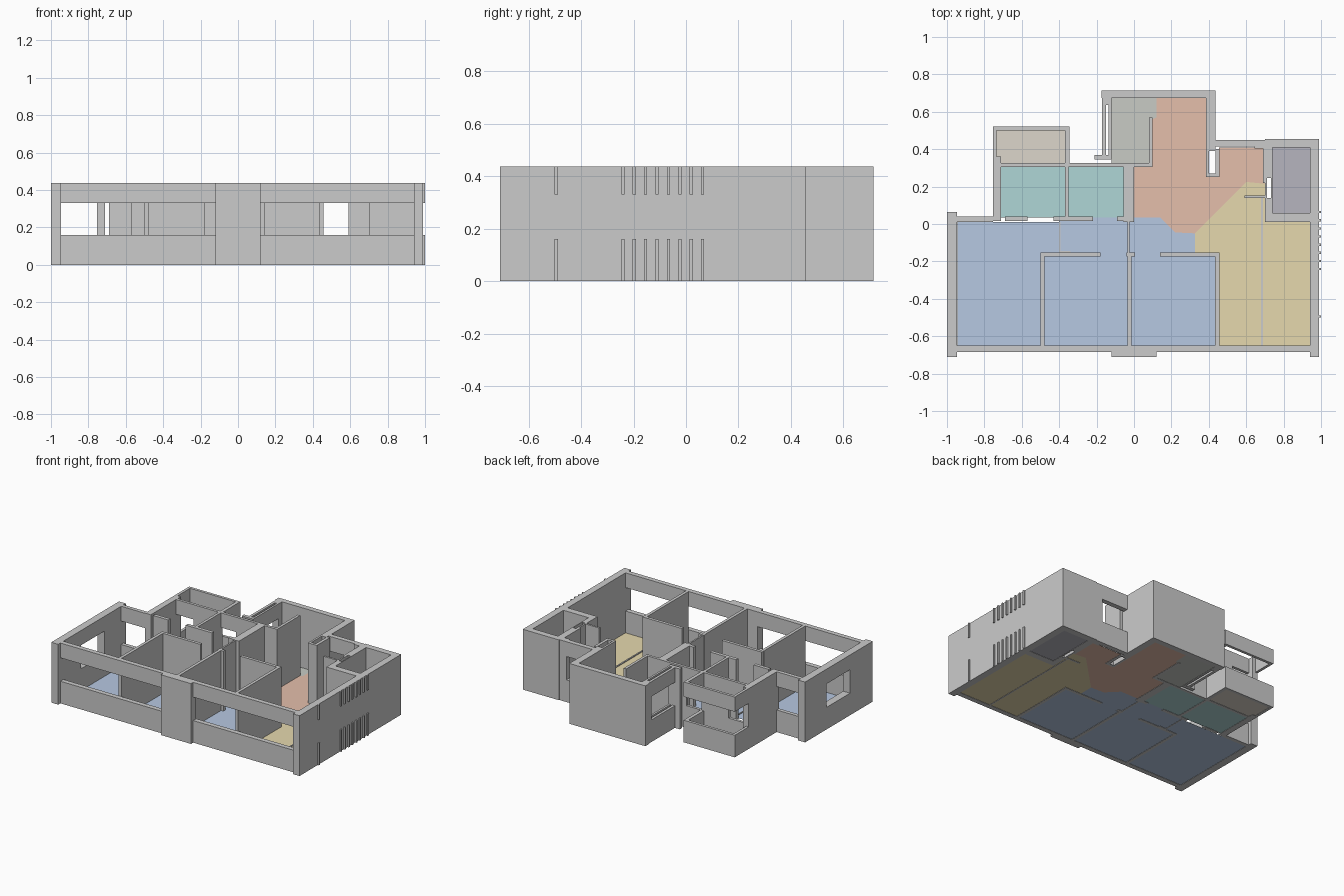
import bpy, bmesh
from mathutils import Vector

if "Cube" in bpy.data.objects:
    bpy.data.objects.remove(bpy.data.objects["Cube"])

H, SILL, HEAD = 0.437, 0.16, 0.33


def box(name, x0, x1, y0, y1, z0=0.0, z1=H):
    bm = bmesh.new()
    bmesh.ops.create_cube(bm, size=1)
    bmesh.ops.scale(bm, vec=(x1 - x0, y1 - y0, z1 - z0), verts=bm.verts)
    bmesh.ops.translate(bm, vec=((x0 + x1) / 2, (y0 + y1) / 2, (z0 + z1) / 2), verts=bm.verts)
    return finish(name, bm)


def finish(name, bm):
    me = bpy.data.meshes.new(name)
    bm.to_mesh(me)
    bm.free()
    ob = bpy.data.objects.new(name, me)
    bpy.context.collection.objects.link(ob)
    return ob


def window(name, x0, x1, y0, y1):
    """Strip of wall with an open window band."""
    box(name + "_sill", x0, x1, y0, y1, 0, SILL)
    box(name + "_lintel", x0, x1, y0, y1, HEAD, H)


def rect(x0, x1, y0, y1):
    return [(x0, y0), (x1, y0), (x1, y1), (x0, y1)]


def floor(name, pts, mat):
    bm = bmesh.new()
    bm.faces.new([bm.verts.new(Vector((x, y, 0.002))) for x, y in pts])
    bmesh.ops.recalc_face_normals(bm, faces=bm.faces)
    bm.normal_update()
    for f in bm.faces:
        if f.normal.z < 0:
            f.normal_flip()
    finish(name, bm).data.materials.append(mat)


def colour(name, r, g, b):
    m = bpy.data.materials.new(name)
    m.diffuse_color = (r, g, b, 1)
    m.use_nodes = True
    m.node_tree.nodes["Principled BSDF"].inputs["Base Color"].default_value = m.diffuse_color
    return m


blue = colour("blue", .47, .58, .76)
orange = colour("orange", .78, .52, .41)
yellow = colour("yellow", .79, .69, .42)
teal = colour("teal", .43, .67, .67)
beige = colour("beige", .72, .67, .60)
stone = colour("stone", .58, .60, .56)
purple = colour("purple", .47, .46, .52)

# Room floors
floor("bedroom_floor", [(-.945, -.65), (.445, -.65), (.445, -.165), (.325, -.165), (.325, -.05),
                        (.22, -.045), (.14, .035), (-.4, .035), (-.4, .012), (-.945, .012)], blue)
floor("hall_floor", [(.325, -.05), (.22, -.045), (.14, .035), (0, .035), (0, .32), (.1, .32),
                     (.1, .56), (.12, .57), (.12, .675), (.385, .675), (.385, .26), (.455, .26),
                     (.455, .41), (.70, .41), (.70, .215), (.60, .225)], orange)
floor("living_floor", [(.325, -.05), (.60, .225), (.70, .215), (.70, .01), (.94, .01),
                       (.94, -.65), (.445, -.65), (.445, -.165), (.325, -.165)], yellow)
floor("bath_floor_left", rect(-.71, -.37, .035, .305), teal)
floor("bath_floor_right", rect(-.35, -.055, .035, .305), teal)
floor("balcony_floor", rect(-.735, -.37, .325, .50), beige)
floor("kitchen_floor", [(-.12, .32), (.1, .32), (.1, .56), (.12, .57), (.12, .675), (-.12, .675)], stone)
floor("shaft_floor", rect(.74, .94, .06, .41), purple)

# Outer walls and front column
box("left_wall_front", -1, -.945, -.71, -.45)
box("left_wall_back", -1, -.945, -.18, .065)
window("left_window", -1, -.945, -.45, -.18)
box("front_column", -.12, .12, -.71, -.65)
window("front_window_left", -.945, -.12, -.685, -.65)
window("front_window_right", .12, .94, -.685, -.65)
box("right_wall", .94, .99, -.71, .455)

# Raised slats on the right side
for i, y in enumerate([-.495] + [-.241 + .0435 * k for k in range(8)]):
    window(f"right_slat_{i}", .99, 1.0, y - .006, y + .006)

# Shaft at the back right
box("shaft_back", .74, .94, .41, .455)
box("shaft_front", .70, .94, .012, .06)
box("shaft_side_front", .70, .74, .06, .14)
box("shaft_side_back", .70, .74, .245, .455)
box("shaft_side_inner", .70, .711, .14, .245)
box("shaft_side_outer", .733, .74, .14, .245)
window("hall_window", .435, .645, .415, .45)
box("hall_window_jamb", .645, .70, .405, .45)
box("hall_side_wall", .69, .70, .22, .41)

# Back wing
box("back_wall", -.175, .435, .675, .715)
box("back_wing_right", .385, .435, .39, .675)
box("duct_side_left", .385, .40, .255, .39)
box("duct_side_right", .435, .457, .255, .40)
box("duct_front", .385, .457, .25, .27)
window("kitchen_window_inner", -.135, -.12, .37, .675)
window("kitchen_window_outer", -.17, -.15, .37, .675)
box("kitchen_jamb_back", -.17, -.12, .635, .675)
box("kitchen_corner_post", -.21, -.12, .345, .37)
box("kitchen_front_wall", -.135, .10, .305, .325)
box("kitchen_partition", .08, .10, .325, .57)

# Bathrooms
box("bath_left_wall", -.755, -.71, .015, .36)
box("bath_divider", -.37, -.35, .015, .325)
box("bath_right_wall", -.055, 0, .012, .32)
for i, (a, b) in enumerate([(-.69, -.57), (-.43, -.37), (-.35, -.22), (-.09, -.055)]):
    box(f"bath_front_wall_{i}", a, b, .015, .04)
window("bath_back_window_left", -.71, -.57, .305, .325)
box("bath_back_wall_left", -.57, -.37, .305, .325)
window("bath_back_window_right", -.35, -.23, .305, .325)
box("bath_back_wall_right", -.23, -.055, .305, .325)
window("bedroom_back_window", -.945, -.755, .012, .04)

# Balcony parapet and band above
window("balcony_back", -.755, -.345, .50, .52)
window("balcony_left", -.755, -.735, .36, .50)
window("balcony_right", -.37, -.345, .325, .50)

# Bedroom partitions, each with a corridor return
for i, (x, a, b) in enumerate([(-.49, -.50, -.18), (-.025, -.04, .005), (.445, .14, .457)]):
    box(f"partition_{i}", x - .011, x + .011, -.65, -.175)
    box(f"corridor_wall_{i}", a, b, -.175, -.153)
box("corridor_divider", -.036, -.025, -.153, .015)
box("living_screen", .59, .70, .138, .152)

# Low thresholds between floor areas
box("living_threshold", .68, .69, -.65, .138, 0, .008)
box("closet_threshold", -.402, -.394, -.15, .012, 0, .008)
box("closet_threshold_return", -.402, -.34, -.155, -.145, 0, .008)
